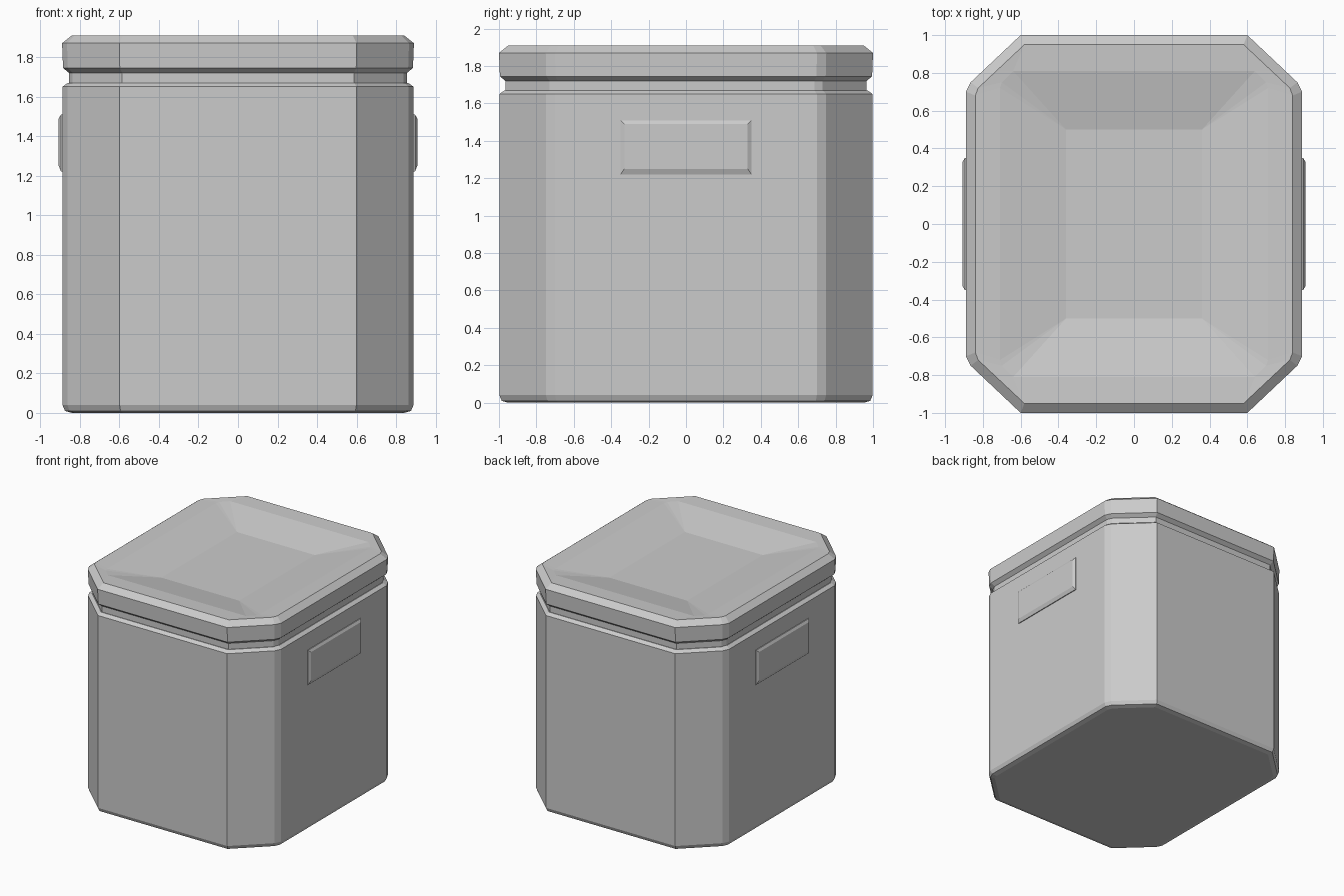
import bpy, bmesh

old = bpy.data.objects.get("Cube")
if old:
    bpy.data.objects.remove(old)

grey = bpy.data.materials.new("light_grey")
grey.use_nodes = True
grey.diffuse_color = (0.6, 0.6, 0.6, 1)
grey.node_tree.nodes["Principled BSDF"].inputs["Base Color"].default_value = (0.6, 0.6, 0.6, 1)


def mirrored(quarter):
    """Ring of points, counter-clockwise, from the corner in +x +y."""
    back = quarter[::-1]
    return (back + [(-x, y) for x, y in quarter]
            + [(-x, -y) for x, y in back] + [(x, -y) for x, y in quarter])


def outline(inset):
    d = inset
    return mirrored([(0.6 - 0.4 * d, 1 - d), (0.865 - 0.8 * d, 0.75 - 0.6 * d),
                     (0.89 - d, 0.70 - 0.4 * d)])


def loft(name, rings):
    """Skin a stack of (points, height) rings and cap both ends."""
    bm = bmesh.new()
    loops = [[bm.verts.new((x, y, z)) for x, y in pts] for pts, z in rings]
    for low, high in zip(loops, loops[1:]):
        n = len(low)
        for i in range(n):
            j = (i + 1) % n
            bm.faces.new((low[i], low[j], high[j], high[i]))
    bm.faces.new(loops[0][::-1])
    bm.faces.new(loops[-1])
    bmesh.ops.remove_doubles(bm, verts=bm.verts, dist=0.0001)
    bmesh.ops.recalc_face_normals(bm, faces=bm.faces)
    mesh = bpy.data.meshes.new(name)
    bm.to_mesh(mesh)
    bm.free()
    mesh.materials.append(grey)
    obj = bpy.data.objects.new(name, mesh)
    bpy.context.collection.objects.link(obj)
    return obj


# Body with bevelled foot and rim
loft("body", [(outline(0.05), 0), (outline(0.015), 0.01), (outline(0.002), 0.04),
              (outline(0.002), 1.65), (outline(0.03), 1.67)])

# Recessed neck under the lid
loft("neck", [(outline(0.035), 1.66), (outline(0.035), 1.735)])

# Lid with bevelled edges and a shallow dished top
dish_edge = mirrored([(0.64, 0.81), (0.70, 0.75), (0.71, 0.72)])
dish_floor = mirrored([(0.36, 0.50)] * 3)
loft("lid", [(outline(0.035), 1.72), (outline(0.005), 1.745), (outline(0), 1.87),
             (outline(0.05), 1.91), (dish_edge, 1.905), (dish_floor, 1.84)])

# Raised grip panel on each side, tapering at its edges
for side, name in ((1, "left_grip_panel"), (-1, "right_grip_panel")):
    panel = loft(name, [
        ([(-0.35, 1.22), (0.35, 1.22), (0.35, 1.51), (-0.35, 1.51)], 0.88),
        ([(-0.35, 1.22), (0.35, 1.22), (0.35, 1.51), (-0.35, 1.51)], 0.895),
        ([(-0.33, 1.25), (0.33, 1.25), (0.33, 1.49), (-0.33, 1.49)], 0.907)])
    for v in panel.data.vertices:
        y, z, x = v.co
        v.co = (x * side, y, z)
    if side < 0:
        panel.data.flip_normals()
